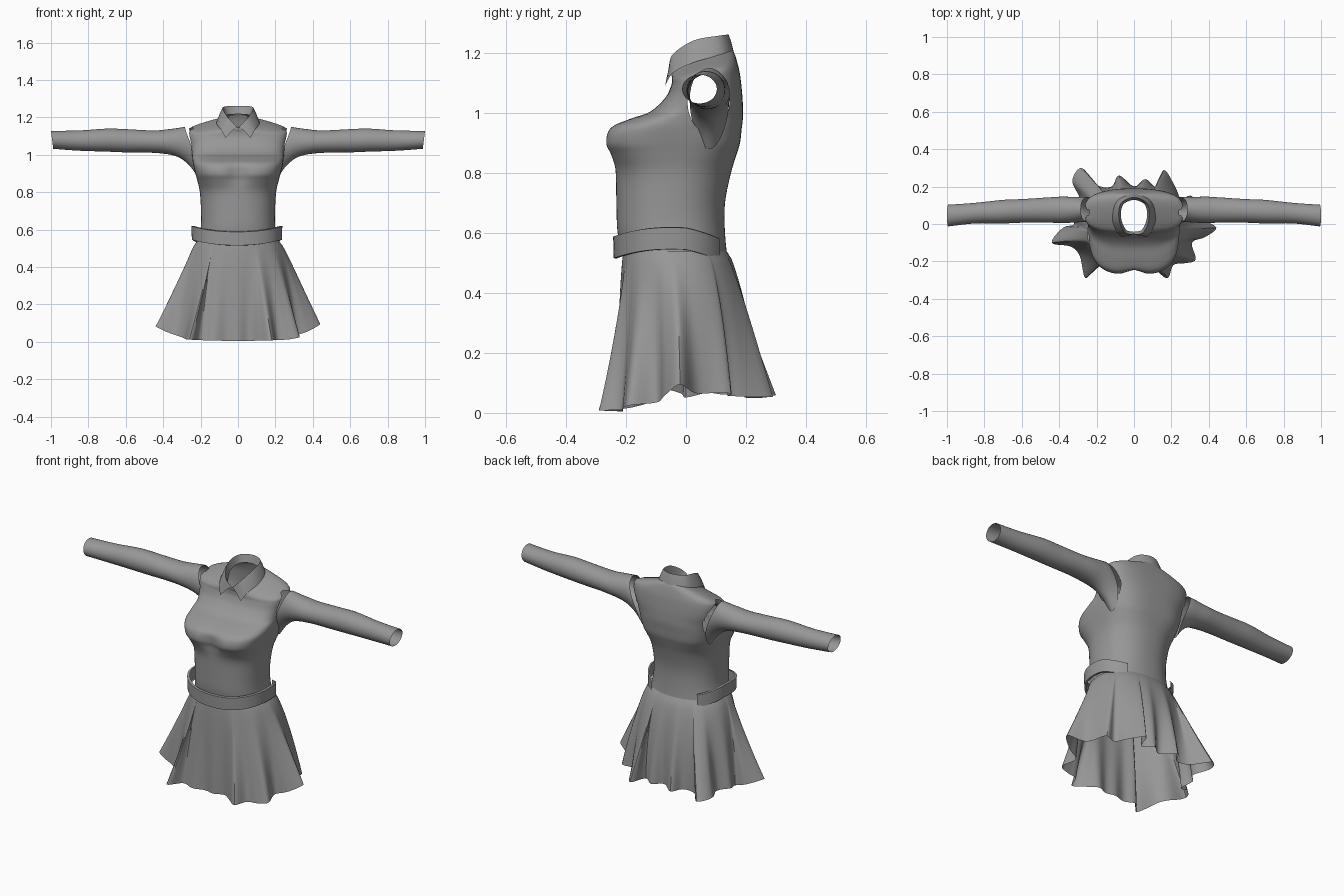
import bpy, bmesh, math

if "Cube" in bpy.data.objects:
    bpy.data.objects.remove(bpy.data.objects["Cube"])

cloth = bpy.data.materials.new("grey cloth")
cloth.diffuse_color = (0.31, 0.31, 0.31, 1)
cloth.use_nodes = True
cloth.node_tree.nodes["Principled BSDF"].inputs["Base Color"].default_value = cloth.diffuse_color


def smooth_path(pts, steps, closed=False):
    """Catmull-Rom interpolation of equal-length tuples."""
    n, out = len(pts), []
    for i in range(n if closed else n - 1):
        idx = [(i + k) % n if closed else min(max(i + k, 0), n - 1) for k in (-1, 0, 1, 2)]
        a, b, c, d = (pts[k] for k in idx)
        for s in range(steps):
            t = s / steps
            out.append(tuple(0.5 * (2 * q + (r - p) * t + (2 * p - 5 * q + 4 * r - w) * t * t
                                    + (3 * q - p - 3 * r + w) * t ** 3)
                             for p, q, r, w in zip(a, b, c, d)))
    if not closed:
        out.append(tuple(pts[-1]))
    return out


def loft(name, rows, closed=True, edit=None):
    """Skin a grid of points, row by row, into a smooth sheet."""
    bm = bmesh.new()
    grid = [[bm.verts.new(p) for p in row] for row in rows]
    n = len(rows[0])
    for a, b in zip(grid, grid[1:]):
        for j in range(n if closed else n - 1):
            k = (j + 1) % n
            bm.faces.new((a[j], a[k], b[k], b[j]))
    if edit:
        edit(bm)
    bmesh.ops.recalc_face_normals(bm, faces=bm.faces)
    mesh = bpy.data.meshes.new(name)
    bm.to_mesh(mesh)
    bm.free()
    mesh.materials.append(cloth)
    ob = bpy.data.objects.new(name, mesh)
    bpy.context.collection.objects.link(ob)
    bpy.context.view_layer.objects.active = ob
    ob.select_set(True)
    bpy.ops.object.shade_smooth_by_angle(angle=math.radians(40))
    ob.select_set(False)
    return ob


def oval(ang, a, yf, yb, n):
    """Point on a superellipse; angle 0 faces the front."""
    s, c = math.sin(ang), math.cos(ang)
    x = a * math.copysign(abs(s) ** (2 / n), s)
    y = (yf + yb) / 2 - (yb - yf) / 2 * math.copysign(abs(c) ** (2 / n), c)
    return x, y


# Bodice: rings of front z, back z, front y, back y, half width, squareness
body = [(.50, .50, -.205, .14, .222, 2.2), (.60, .60, -.228, .13, .20, 2.3),
        (.70, .70, -.232, .13, .198, 2.3), (.80, .80, -.236, .15, .204, 2.4),
        (.86, .86, -.255, .168, .217, 2.8), (.90, .90, -.271, .18, .228, 3.1),
        (.95, .95, -.255, .186, .24, 3.1), (.98, .985, -.19, .19, .244, 2.9),
        (1.005, 1.02, -.12, .19, .247, 2.8), (1.05, 1.07, -.07, .187, .255, 3),
        (1.09, 1.13, -.05, .18, .265, 3), (1.11, 1.165, -.047, .172, .255, 2.8),
        (1.125, 1.195, -.048, .163, .18, 2.4), (1.135, 1.215, -.052, .152, .105, 2),
        (1.145, 1.235, -.052, .146, .085, 2)]
rows = []
for zf, zb, yf, yb, a, n in smooth_path(body, 4):
    row = []
    for j in range(96):
        x, y = oval(2 * math.pi * j / 96, a, yf, yb, n)
        z = zf + (zb - zf) * (y - yf) / (yb - yf)
        if y < -.05:  # shallow hollow between the two sides of the chest
            y += .028 * math.exp(-(x / .05) ** 2 - ((z - .9) / .06) ** 2)
        row.append((x, y, z))
    rows.append(row)


def cut_armholes(bm):
    def r(co):
        return math.hypot((co.y - .075) / .07, (co.z - 1.04) / .105)
    gone = [f for f in bm.faces if abs(f.calc_center_median().x) > .17
            and r(f.calc_center_median()) < 1]
    bmesh.ops.delete(bm, geom=gone, context='FACES')
    for v in bm.verts:  # even out the cut edge
        if v.is_boundary and .6 < v.co.z < 1.16 and abs(v.co.x) > .17:
            k = r(v.co)
            v.co.y = .075 + (v.co.y - .075) / k
            v.co.z = 1.04 + (v.co.z - 1.04) / k


loft("bodice", rows, edit=cut_armholes)

# Sleeves: top x, top z, bottom x, bottom z, centre y, half depth
arm = [(.285, 1.15, .215, .88, .078, .078), (.31, 1.145, .262, .945, .078, .078),
       (.37, 1.137, .33, .992, .076, .073), (.45, 1.13, .44, 1.01, .075, .068),
       (.60, 1.137, .60, 1.013, .07, .063), (.70, 1.14, .70, 1.017, .066, .063),
       (.85, 1.13, .85, 1.022, .058, .055), (1.0, 1.128, .988, 1.032, .045, .058)]
for side, label in ((1, "right"), (-1, "left")):
    rows = []
    for xt, zt, xb, zb, yc, ry in smooth_path(arm, 4):
        near = min(1, max(0, (.40 - xt) / .11))
        row = []
        for j in range(32):
            t = 2 * math.pi * j / 32
            u = (1 + math.cos(t)) / 2
            narrow = 1 - near * .35 * (1 - u)  # tapers into the armpit
            tuck = near * .03 * math.sin(t) ** 2 * (1 - u)  # hugs the body
            row.append((side * (xb + (xt - xb) * u - tuck), yc + ry * narrow * math.sin(t),
                        zb + (zt - zb) * u))
        rows.append(row)
    loft(label + "_sleeve", rows)

# Skirt: irregular hem outline that fades upward into an oval waist
hem = [(0, -.23), (.06, -.21), (.12, -.25), (.18, -.29), (.21, -.22), (.27, -.21),
       (.33, -.19), (.31, -.10), (.38, -.07), (.44, -.02), (.36, .03), (.33, .08),
       (.31, .15), (.25, .14), (.22, .20), (.16, .29), (.12, .20), (.06, .24),
       (0, .20), (-.08, .26), (-.12, .20), (-.20, .21), (-.28, .30), (-.33, .23),
       (-.29, .13), (-.34, .07), (-.32, 0), (-.38, -.02), (-.44, -.10), (-.34, -.12),
       (-.29, -.17), (-.26, -.29), (-.20, -.22), (-.13, -.24), (-.06, -.22)]
hem = smooth_path(hem, 5, True)
rows = []
for i in range(21):
    s = i / 20
    row = []
    for hx, hy in hem:
        ang = math.atan2(hx / .37, -hy / .26)
        wx, wy = oval(ang, .218, -.208, .135, 2.2)
        bx, by = oval(ang, .37, -.245, .28, 2)
        f, p = s ** .72, s ** 1.5
        hz = (.005 + .1 * min(abs(hx), .3) ** 2 + 1.5 * max(0, abs(hx) - .25) ** 2
              + .045 * min(1, max(0, (hy + .2) / .3)))
        row.append((wx + (bx - wx) * f + (hx - bx) * p,
                    wy + (by - wy) * f + (hy - by) * p, .54 + (hz - .54) * s))
    rows.append(row)
loft("skirt", rows)

# Belt: wide band over front and sides, open at the back
edges = []
for grow, drop in ((-.012, -.002), (0, 0), (-.002, .072), (-.012, .073)):
    row = []
    for j in range(61):
        ang = (j / 30 - 1) * math.pi * .81
        x, y = oval(ang, .243 + grow, -.243 - grow, .143 + grow * .4, 2.3)
        top = .588 + .03 * math.sin(ang) ** 2 - .02 * max(0, y / .13)
        row.append((x - .006, y, top - drop))
    edges.append(row)
loft("belt", edges, closed=False)

# Collar: inner stand, fold line and outer leaf, mirrored about the front opening
fold = [(.004, -.056, 1.15), (.05, -.045, 1.195), (.08, .025, 1.242), (.07, .11, 1.258)]
leaf = [(.066, -.07, 1.09), (.092, -.042, 1.135), (.115, .03, 1.17), (.09, .125, 1.195)]


def mirrored(half, back):
    return smooth_path(half + [back] + [(-x, y, z) for x, y, z in reversed(half)], 6)


top = mirrored(fold, (0, .142, 1.262))
low = mirrored(leaf, (0, .16, 1.20))
stand = [(x * .85, .05 + (y - .05) * .85, z - .045) for x, y, z in top]
mid = [tuple((p + q) / 2 + k for p, q, k in zip(a, b, (0, 0, .006))) for a, b in zip(top, low)]
loft("collar", [stand, top, mid, low], closed=False)
